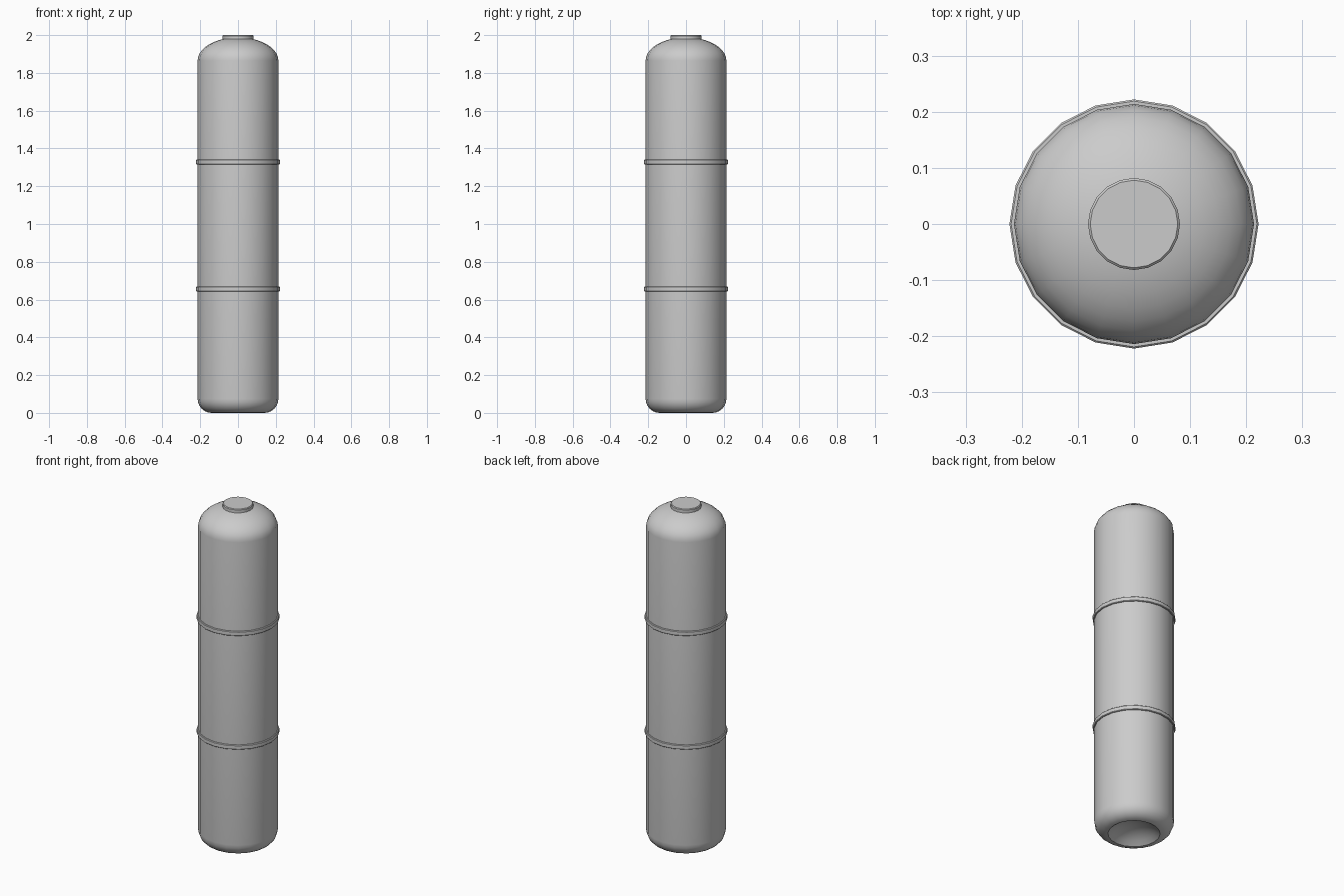
import bpy, bmesh
from math import sin, cos, pi, radians, sqrt

if "Cube" in bpy.data.objects:
    bpy.data.objects.remove(bpy.data.objects["Cube"])

SIDES = 20
R = 0.214


def lathe(name, profile, closed=False):
    """Revolve (radius, z) points around z; radius 0 makes a pole."""
    bm = bmesh.new()
    rings = []
    for r, z in profile:
        if r < 1e-6:
            rings.append([bm.verts.new((0, 0, z))] * SIDES)
        else:
            rings.append([bm.verts.new((r * cos(2 * pi * i / SIDES),
                                        r * sin(2 * pi * i / SIDES), z))
                          for i in range(SIDES)])
    pairs = list(zip(rings, rings[1:]))
    if closed:
        pairs.append((rings[-1], rings[0]))
    for a, b in pairs:
        for i in range(SIDES):
            j = (i + 1) % SIDES
            corners = list(dict.fromkeys((a[i], a[j], b[j], b[i])))
            bm.faces.new(corners)
    bmesh.ops.recalc_face_normals(bm, faces=bm.faces[:])
    mesh = bpy.data.meshes.new(name)
    bm.to_mesh(mesh)
    bm.free()
    obj = bpy.data.objects.new(name, mesh)
    bpy.context.collection.objects.link(obj)
    bpy.ops.object.select_all(action='DESELECT')
    obj.select_set(True)
    bpy.context.view_layer.objects.active = obj
    bpy.ops.object.shade_smooth_by_angle(angle=radians(35))
    return obj


# Tank body: concave base, rounded foot, straight wall, domed shoulder
foot_r, depth = 0.14, 0.05
sphere_r = (foot_r ** 2 + depth ** 2) / (2 * depth)
base = []
for k in range(6):
    r = foot_r * k / 5
    base.append((r, depth - sphere_r + sqrt(sphere_r ** 2 - r ** 2)))
foot = [(foot_r + (R - foot_r) * sin(a), 0.075 * (1 - cos(a)))
        for a in (pi / 2 * k / 6 for k in range(1, 7))]
shoulder = [(R * cos(a), 1.865 + 0.123 * sin(a))
            for a in (pi / 2 * k / 10 for k in range(11))]
lathe("tank_body", base + foot + shoulder)

# Two raised bands at thirds of the height
for name, z in (("lower_band", 0.656), ("upper_band", 1.328)):
    lathe(name, [(0.205, z - 0.013), (0.219, z - 0.013), (0.222, z - 0.010),
                 (0.222, z + 0.010), (0.219, z + 0.013), (0.205, z + 0.013)],
          closed=True)

# Top cap disc
lathe("top_cap", [(0, 1.97), (0.082, 1.97), (0.082, 1.996),
                  (0.078, 2.0), (0, 2.0)])
